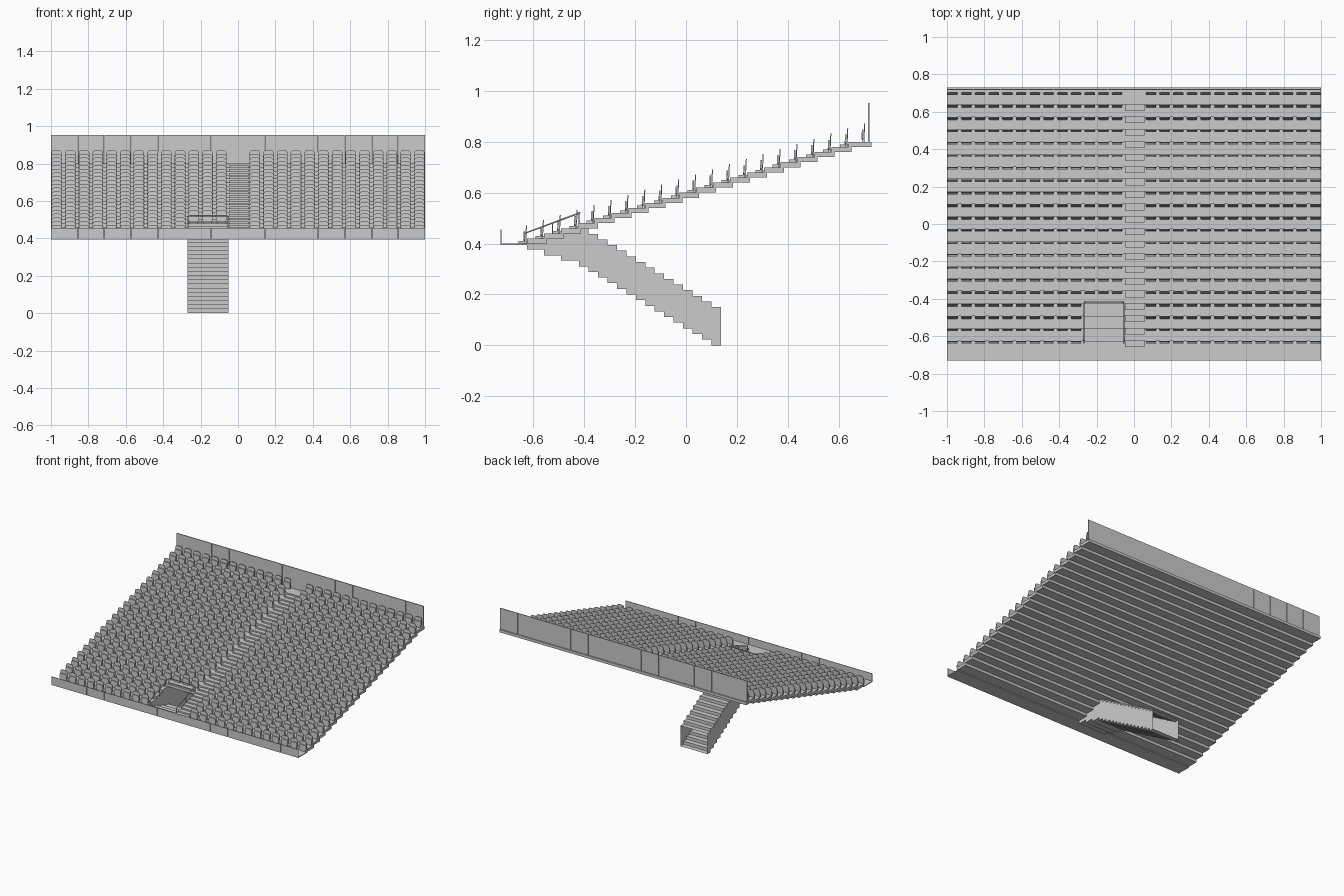
import bpy, bmesh
from mathutils import Matrix

if "Cube" in bpy.data.objects:
    bpy.data.objects.remove(bpy.data.objects["Cube"])

ROWS, PITCH, RISE = 21, 0.0665, 0.02
Y0, Z0 = -0.632, 0.40            # first seat row
HX0, HX1 = -0.27, -0.05          # stairwell opening in x
AISLE = 0.055


def seat_y(i):
    return Y0 + i * PITCH


def edge_y(i):                   # front edge of row i
    return -0.73 if i == 0 else seat_y(i - 1) + 0.007


def row_z(i):
    return Z0 + i * RISE


def finish(bm, name):
    me = bpy.data.meshes.new(name)
    bm.to_mesh(me)
    bm.free()
    ob = bpy.data.objects.new(name, me)
    bpy.context.collection.objects.link(ob)
    return ob


def box(bm, x0, x1, y0, y1, z0, z1):
    m = Matrix.Translation(((x0 + x1) / 2, (y0 + y1) / 2, (z0 + z1) / 2)) \
        @ Matrix.Diagonal((x1 - x0, y1 - y0, z1 - z0, 1))
    bmesh.ops.create_cube(bm, size=1, matrix=m)


def plate(bm, outline, ya, yb, lean=0.0):
    """Mirrored x-z outline extruded in y, leaning back with height."""
    pts = outline + [(-x, z) for x, z in reversed(outline)]
    a = [bm.verts.new((x, ya + lean * z, z)) for x, z in pts]
    b = [bm.verts.new((x, yb + lean * z, z)) for x, z in pts]
    bm.faces.new(a)
    bm.faces.new(b[::-1])
    for k in range(len(pts)):
        n = (k + 1) % len(pts)
        bm.faces.new((a[n], a[k], b[k], b[n]))


# stepped terrace slabs, leaving the stairwell opening free
bm = bmesh.new()
for i in range(ROWS):
    y1 = 0.73 if i == ROWS - 1 else edge_y(i + 1) + (0.012 if i else 0.0)
    spans = [(-1, HX0), (HX1, 1)] if 1 <= i <= 3 else [(-1, 1)]
    for a, b in spans:
        t = 0.006 if i == 0 else 0.02
        box(bm, a, b, edge_y(i), y1, row_z(i) - t, row_z(i))
finish(bm, "terrace_rows")

# half steps in the centre aisle
bm = bmesh.new()
for i in range(1, ROWS):
    box(bm, -AISLE + 0.006, AISLE, edge_y(i) - PITCH / 2, edge_y(i),
        row_z(i - 1), row_z(i - 1) + RISE / 2)
finish(bm, "aisle_steps")

# one folded seat: backrest, tipped-up cushion and foot
bm = bmesh.new()
back = [(0.027, 0.018), (0.029, 0.035), (0.028, 0.058), (0.024, 0.067), (0.015, 0.072)]
cushion = [(0.022, 0.010), (0.027, 0.016), (0.027, 0.040), (0.022, 0.048)]
plate(bm, back, -0.001, 0.003, 0.05)
plate(bm, cushion, -0.008, -0.002, 0.03)
box(bm, -0.022, 0.022, -0.004, 0.004, 0.0, 0.02)
bmesh.ops.recalc_face_normals(bm, faces=bm.faces)
seat = bpy.data.meshes.new("seat")
bm.to_mesh(seat)
bm.free()

# all rows of seats, both blocks
for side, name in ((-1, "seats_left"), (1, "seats_right")):
    bm = bmesh.new()
    for i in range(ROWS):
        for k in range(13):
            x = side * (0.09 + k * 0.0733)
            if i <= 3 and HX0 - 0.02 < x < HX1:
                continue
            start = len(bm.verts)
            bm.from_mesh(seat)
            bm.verts.ensure_lookup_table()
            bmesh.ops.translate(bm, verts=bm.verts[start:], vec=(x, seat_y(i), row_z(i)))
    finish(bm, name)
bpy.data.meshes.remove(seat)

# front parapet and back wall, in panels
for name, y0, y1, z0, z1 in (("front_parapet", -0.73, -0.726, 0.394, 0.455),
                             ("back_wall", 0.716, 0.722, 0.79, 0.953)):
    bm = bmesh.new()
    for k in range(14):
        x = -1 + k / 7
        box(bm, x + (0.001 if k else 0), x + 1 / 7 - (0.001 if k < 13 else 0), y0, y1, z0, z1)
    finish(bm, name)

# stairwell: stepped floor, stepped ceiling and two side walls
N, TY, TZ = 15, -0.42, 0.333
floor, ceiling, rim = [(edge_y(1), Z0)], [], []
for i, z in ((1, 0.376), (2, 0.354), (3, TZ)):
    ya, yb = edge_y(i), edge_y(i + 1) if i < 3 else TY
    floor += [(ya, z), (yb, z)]
    rim += [(ya, row_z(i)), (yb, row_z(i))]
for k in range(N):
    z = TZ * (1 - (k + 1) / N)
    ya, yb = TY + 0.557 * k / N, TY + 0.557 * (k + 1) / N
    floor += [(ya, z), (yb, z)]
    ceiling += [(ya, z + 0.15), (yb, z + 0.15)]


def sheet(name, profile, up):
    bm = bmesh.new()
    v = [[bm.verts.new((x, y, z)) for y, z in profile] for x in (HX0, HX1)]
    for k in range(len(profile) - 1):
        f = (v[0][k], v[1][k], v[1][k + 1], v[0][k + 1])
        bm.faces.new(f if up else f[::-1])
    finish(bm, name)


sheet("stair_floor", floor, True)
sheet("stair_ceiling", [(TY, row_z(4) - 0.02)] + ceiling, True)
for x, name in ((HX0, "stair_wall_left"), (HX1, "stair_wall_right")):
    bm = bmesh.new()
    strips = [(floor[1 + 2 * k], floor[2 + 2 * k], (rim + ceiling)[2 * k][1])
              for k in range(N + 3)]
    for (ya, z), (yb, _), zt in strips:
        f = [bm.verts.new((x, *p)) for p in ((ya, z), (yb, z), (yb, zt), (ya, zt))]
        bm.faces.new(f if x == HX1 else f[::-1])
    finish(bm, name)


# guard rail around the opening
def tube(name, paths, r):
    cu = bpy.data.curves.new(name, 'CURVE')
    cu.dimensions = '3D'
    cu.bevel_depth, cu.bevel_resolution, cu.use_fill_caps = r, 1, True
    for p in paths:
        s = cu.splines.new('POLY')
        s.points.add(len(p) - 1)
        for q, c in zip(s.points, p):
            q.co = (*c, 1)
    bpy.context.collection.objects.link(bpy.data.objects.new(name, cu))


L, R, YF, YB = -0.267, -0.053, -0.635, -0.418
tube("guard_rail", [[(L, YF, 0.40), (L, YF, 0.44), (L, YB - 0.01, 0.517), (L + 0.01, YB, 0.521),
                     (R - 0.01, YB, 0.521), (R, YB - 0.01, 0.517), (R, YF, 0.44),
                     (R, YF, 0.40)]], 0.0035)
posts = [[(x, y, zb), (x, y, zt)] for x in (L, R)
         for y, zb, zt in ((-0.525, 0.43, 0.482), (YB - 0.003, 0.46, 0.518))]
tube("guard_rail_posts", posts + [[(L, YB, 0.487), (R, YB, 0.487)]], 0.0025)
